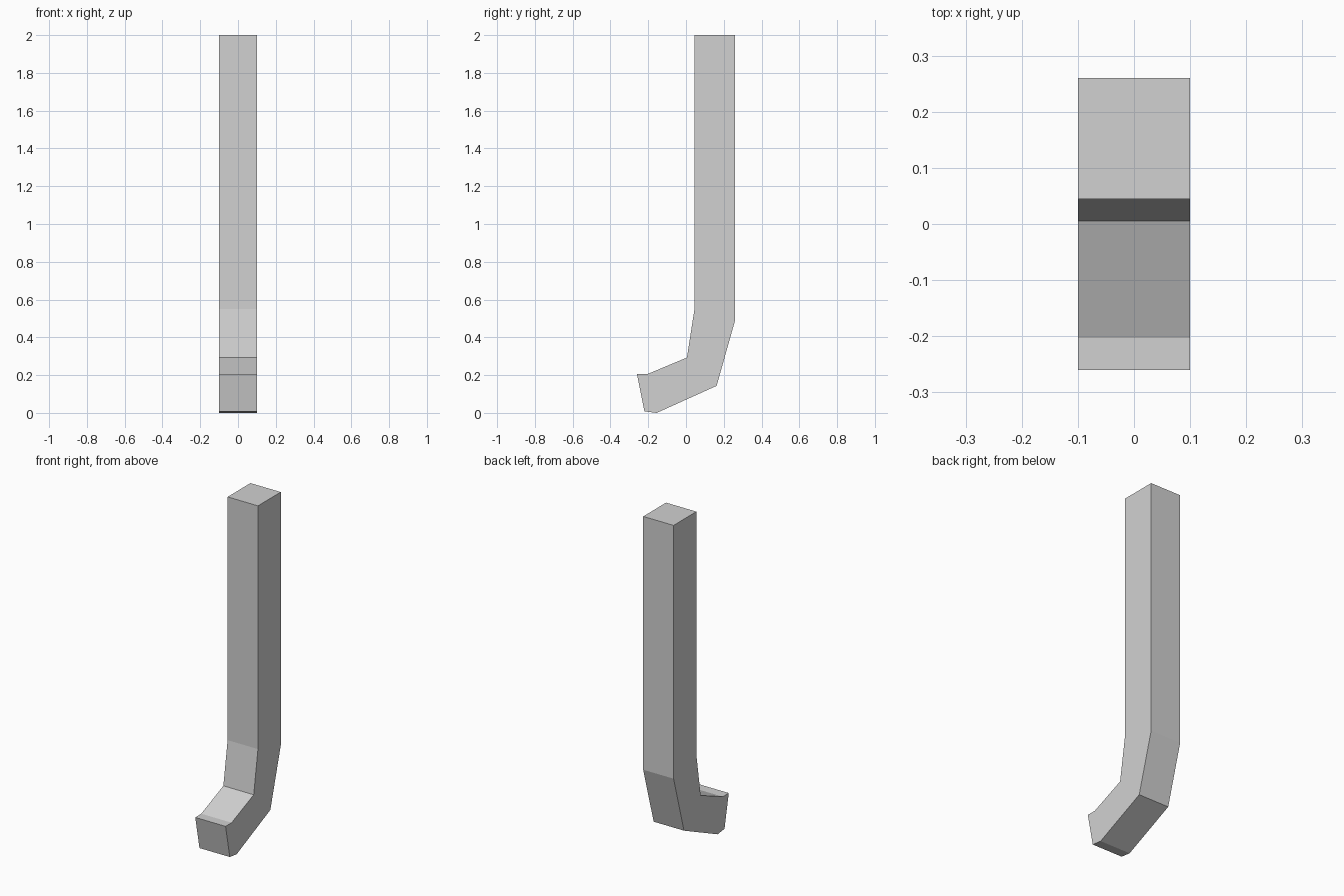
import bpy
import bmesh
from mathutils import Vector

cube = bpy.data.objects.get("Cube")
if cube:
    bpy.data.objects.remove(cube, do_unlink=True)

HALF_WIDTH = 0.1

# Side outline (y, z) of the post, bend and toe
OUTLINE = [
    (0.045, 2.0), (0.045, 0.55), (0.005, 0.293), (-0.203, 0.206),
    (-0.26, 0.206), (-0.22, 0.008), (-0.155, 0.0), (0.162, 0.143),
    (0.26, 0.49), (0.26, 2.0),
]

# Plain grey material
grey = bpy.data.materials.new("light_grey")
grey.use_nodes = True
colour = (0.64, 0.64, 0.64, 1.0)
grey.diffuse_color = colour
grey.node_tree.nodes["Principled BSDF"].inputs["Base Color"].default_value = colour

# Bent post: outline extruded across the width
bm = bmesh.new()
side = bm.faces.new([bm.verts.new((-HALF_WIDTH, y, z)) for y, z in OUTLINE])
result = bmesh.ops.extrude_face_region(bm, geom=[side])
moved = [v for v in result["geom"] if isinstance(v, bmesh.types.BMVert)]
bmesh.ops.translate(bm, verts=moved, vec=Vector((2 * HALF_WIDTH, 0, 0)))

# Close the starting side if the extrusion removed it
open_edges = [e for e in bm.edges if e.is_boundary]
if open_edges:
    bmesh.ops.holes_fill(bm, edges=open_edges)
bmesh.ops.recalc_face_normals(bm, faces=bm.faces)

mesh = bpy.data.meshes.new("bent_post")
bm.to_mesh(mesh)
bm.free()
mesh.materials.append(grey)
post = bpy.data.objects.new("bent_post", mesh)
bpy.context.collection.objects.link(post)
